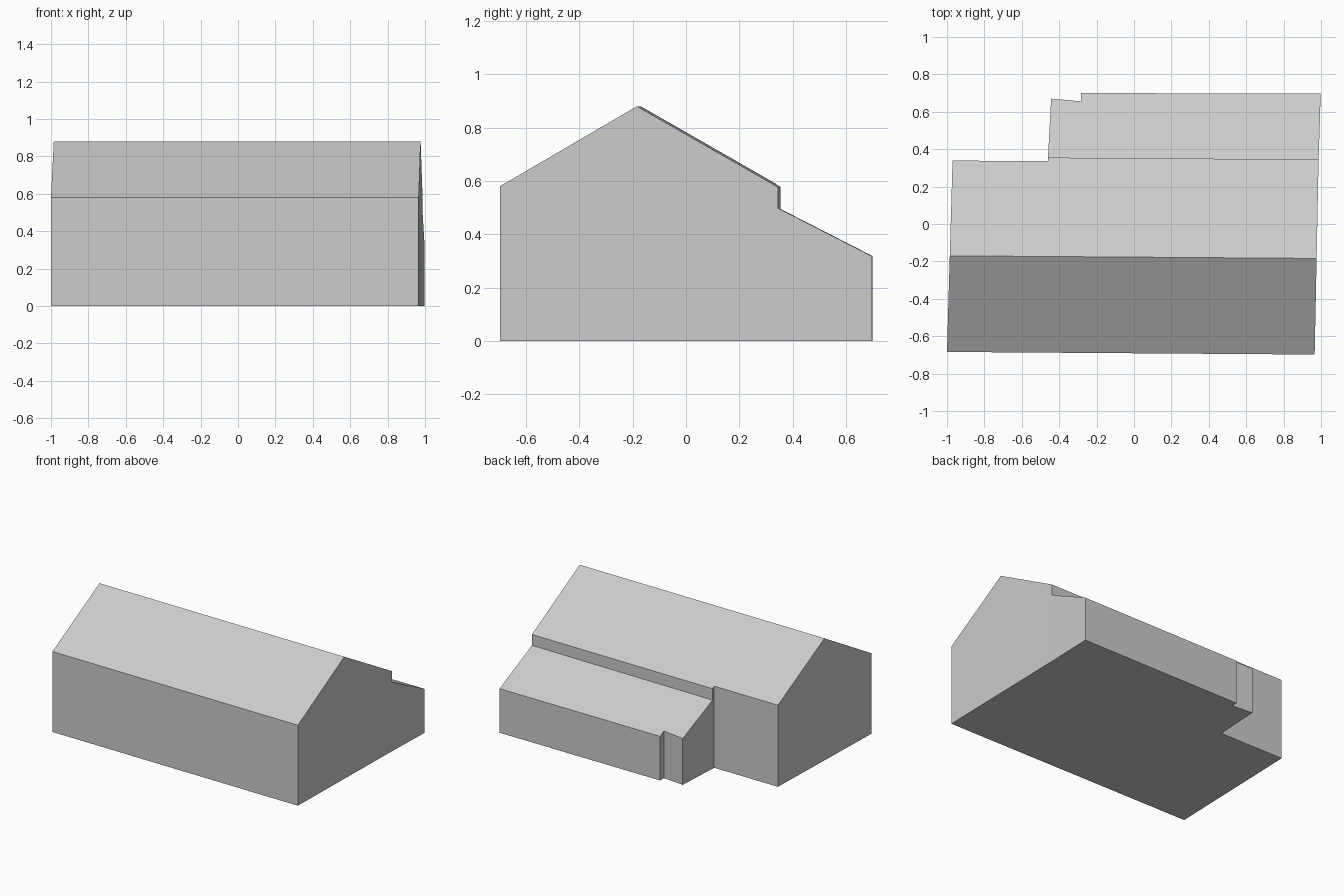
import bpy
import bmesh
from mathutils import Vector

if "Cube" in bpy.data.objects:
    bpy.data.objects.remove(bpy.data.objects["Cube"], do_unlink=True)

grey = bpy.data.materials.new("light_grey")
grey.use_nodes = True
COLOUR = (0.6, 0.6, 0.6, 1)
grey.diffuse_color = COLOUR
grey.node_tree.nodes["Principled BSDF"].inputs["Base Color"].default_value = COLOUR


def roofed_block(name, footprint, roof_planes):
    """Extrude a footprint upward, then slice it by each roof plane (three points)."""
    bm = bmesh.new()
    base = bm.faces.new([bm.verts.new((x, y, 0)) for x, y in footprint])
    top = bmesh.ops.extrude_face_region(bm, geom=[base], use_keep_orig=True)
    for v in top["geom"]:
        if isinstance(v, bmesh.types.BMVert):
            v.co.z = 1.5
    for points in roof_planes:
        a, b, c = (Vector(p) for p in points)
        normal = (b - a).cross(c - a).normalized()
        if normal.z < 0:
            normal.negate()
        cut = bmesh.ops.bisect_plane(
            bm, geom=bm.verts[:] + bm.edges[:] + bm.faces[:],
            dist=1e-5, plane_co=a, plane_no=normal, clear_outer=True)
        rim = [e for e in cut["geom_cut"] if isinstance(e, bmesh.types.BMEdge)]
        bmesh.ops.contextual_create(bm, geom=rim)
    bmesh.ops.recalc_face_normals(bm, faces=bm.faces[:])
    mesh = bpy.data.meshes.new(name)
    bm.to_mesh(mesh)
    bm.free()
    mesh.materials.append(grey)
    obj = bpy.data.objects.new(name, mesh)
    bpy.context.collection.objects.link(obj)
    return obj


# Gabled main building, slightly skewed, with a small step in its back wall
ridge = [(-0.985, -0.17, 0.88), (0.977, -0.184, 0.88)]
roofed_block(
    "main_building",
    [(-1, -0.684), (0.966, -0.698), (0.987, 0.345),
     (-0.46, 0.355), (-0.46, 0.336), (-0.97, 0.339)],
    [ridge + [(0.966, -0.698, 0.58)], ridge + [(0.987, 0.345, 0.577)]])

# Lower lean-to along the back with a notched corner
roofed_block(
    "rear_lean_to",
    [(0.987, 0.345), (0.998, 0.697), (-0.283, 0.7), (-0.283, 0.656),
     (-0.443, 0.67), (-0.46, 0.355)],
    [[(0.998, 0.697, 0.318), (-0.283, 0.7, 0.318), (0.987, 0.345, 0.498)]])
